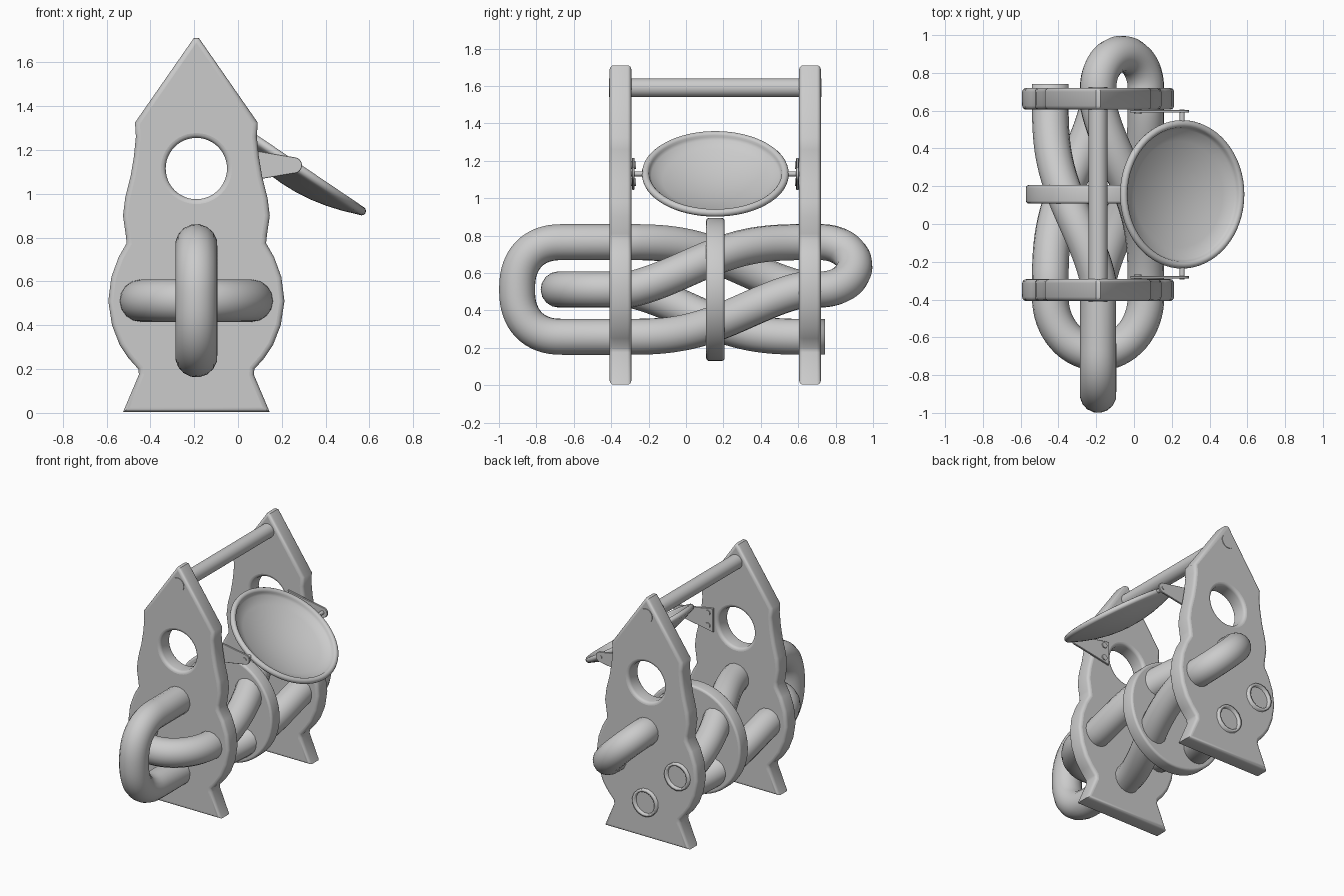
import bpy, bmesh, math
from math import sin, cos, pi, radians
from mathutils import Vector

if "Cube" in bpy.data.objects:
    bpy.data.objects.remove(bpy.data.objects["Cube"])

CX, CZ, CY = -0.19, 0.512, 0.157      # pipe axis (x, z) and mid depth
Y0, Y1 = -0.35, 0.663                 # plate centres


def finish(ob, angle=40):
    bpy.ops.object.select_all(action='DESELECT')
    ob.select_set(True)
    bpy.context.view_layer.objects.active = ob
    if ob.type == 'CURVE':
        bpy.ops.object.convert(target='MESH')
        ob = bpy.context.object
    bpy.ops.object.shade_smooth_by_angle(angle=radians(angle))
    return ob


def slab(name, outlines, y, thick, bevel, seg=3):
    """Rounded plate from x-z outlines (first outer, rest holes)."""
    cu = bpy.data.curves.new(name, 'CURVE')
    cu.dimensions, cu.fill_mode = '2D', 'BOTH'
    for pts in outlines:
        sp = cu.splines.new('POLY')
        sp.points.add(len(pts) - 1)
        for p, (x, z) in zip(sp.points, pts):
            p.co = (x, z, 0, 1)
        sp.use_cyclic_u = True
    cu.extrude, cu.bevel_depth = thick / 2 - bevel, bevel
    cu.offset, cu.bevel_resolution = -bevel, seg
    ob = bpy.data.objects.new(name, cu)
    bpy.context.collection.objects.link(ob)
    ob.rotation_euler.x = pi / 2
    ob.location.y = y
    return finish(ob)


def circle(x, z, r, n=48):
    return [(x + r * cos(2 * pi * i / n), z + r * sin(2 * pi * i / n)) for i in range(n)]


def rod(name, x, z, ya, yb, r, n=32):
    bpy.ops.mesh.primitive_cylinder_add(vertices=n, radius=r, depth=yb - ya,
                                        location=(x, (ya + yb) / 2, z), rotation=(pi / 2, 0, 0))
    ob = bpy.context.object
    ob.name = name
    return finish(ob)


# Side plates: half profile (half width, height) mirrored about the axis
half = [(.335, .003), (.262, .175), (.265, .2), (.31, .25), (.35, .31), (.385, .4), (.402, .51),
        (.388, .62), (.355, .71), (.318, .775), (.322, .81), (.335, .9), (.325, .98), (.3, 1.08),
        (.285, 1.17), (.276, 1.26), (.28, 1.325)]
outline = ([(CX + w, z) for w, z in half] + [(CX + .012, 1.71), (CX - .012, 1.71)]
           + [(CX - w, z) for w, z in reversed(half)])
for name, y in (("front_plate", Y0), ("back_plate", Y1)):
    slab(name, [outline, circle(CX, 1.115, .14)], y, .116, .022)

# Middle disc and top cross bar
slab("middle_disc", [circle(CX, CZ, .382, 64)], CY, .098, .015)
rod("top_bar", CX, 1.59, Y0 - .062, Y1 + .062, .05)

# Pipe: one continuous tube through four stations, twisted a quarter turn
R, r = .253, .097
FY, BY = -.38, .70


def station(a, y):
    return Vector((CX + R * cos(a), y, CZ + R * sin(a)))


def twist(a, forward):
    """Run between the plates; the angle grows by 90 degrees towards the back."""
    pts = []
    for i in range(25):
        t = i / 24
        s = t * t * (3 - 2 * t) * .5 + t * .5
        pts.append(station(a + s * pi / 2, -.3 + t * .93))
    return pts if forward else pts[::-1]


def loop(a, b, y, depth, e=1.0):
    """Return bend from station a to station b."""
    p, q = station(a, y), station(b, y)
    mid, arm = (p + q) / 2, (p - q) / 2
    out = []
    for i in range(33):
        t = pi * i / 32
        c, s = cos(t), sin(t)
        out.append(mid + arm * math.copysign(abs(c) ** e, c) + Vector((0, depth * abs(s) ** e, 0)))
    return out


RT, TP, LF, BT = 0, pi / 2, pi, 3 * pi / 2
path = [station(LF, .742)] + twist(TP, False)
path += loop(TP, BT, -.66, -.243, .85) + twist(BT, True)
path += loop(RT, TP, .72, .18) + twist(RT, False)
path += loop(RT, LF, -.39, -.29) + twist(LF, True) + [station(BT, .742)]
cu = bpy.data.curves.new("twisted_pipe", 'CURVE')
cu.dimensions, cu.bevel_depth, cu.bevel_resolution = '3D', r, 6
sp = cu.splines.new('POLY')
sp.points.add(len(path) - 1)
for p, v in zip(sp.points, path):
    p.co = (*v, 1)
pipe = bpy.data.objects.new("twisted_pipe", cu)
bpy.context.collection.objects.link(pipe)
pipe = finish(pipe, 60)
wall = pipe.modifiers.new("wall", 'SOLIDIFY')
wall.thickness, wall.offset = .018, -1

# Dish: lathed bowl with a rounded rim, tilted on its pivots
PX, PZ = .255, 1.13
rim = [(.373 + .02 * cos(t), .02 * sin(t)) for t in [radians(d) for d in range(-60, 181, 30)]]
inner = [(.353 * k, -.085 + .075 * k * k) for k in (.97, .8, .6, .4, .2, 0)]
outer = [(.373 * k, -.1 + .08 * k * k) for k in (0, .2, .4, .6, .8, .97)]
bm = bmesh.new()
vs = [bm.verts.new((x, 0, z)) for x, z in rim + inner + outer]
es = [bm.edges.new((vs[i], vs[(i + 1) % len(vs)])) for i in range(len(vs))]
bmesh.ops.spin(bm, geom=vs + es, cent=(0, 0, 0), axis=(0, 0, 1), angle=2 * pi, steps=64)
bmesh.ops.remove_doubles(bm, verts=bm.verts, dist=1e-4)
bmesh.ops.dissolve_degenerate(bm, edges=bm.edges, dist=1e-5)
bmesh.ops.recalc_face_normals(bm, faces=bm.faces)
me = bpy.data.meshes.new("dish")
bm.to_mesh(me)
bm.free()
dish = bpy.data.objects.new("dish", me)
bpy.context.collection.objects.link(dish)
dish.location, dish.rotation_euler.y = (PX, CY, PZ), radians(34)
finish(dish)

# Dish brackets, pivot pins and bolts on both plates
for side, s in (("front", -1), ("back", 1)):
    y = CY + s * .439
    tip = [(PX + .037 * cos(radians(d)), PZ + .037 * sin(radians(d))) for d in range(-90, 91, 15)]
    slab(side + "_bracket", [[(-.02, 1.045), (.09, 1.065)] + tip + [(.09, 1.195), (-.02, 1.215)]],
         y, .014, .002, 0)
    ya, yb = sorted((CY + s * .385, CY + s * .45))
    rod(side + "_pivot_pin", PX, PZ, ya, yb, .013, 20)
    for i, z in enumerate((1.085, 1.175)):
        rod(f"{side}_bolt_{i + 1}", .02, z, y - .014, y + .014, .02, 16)
